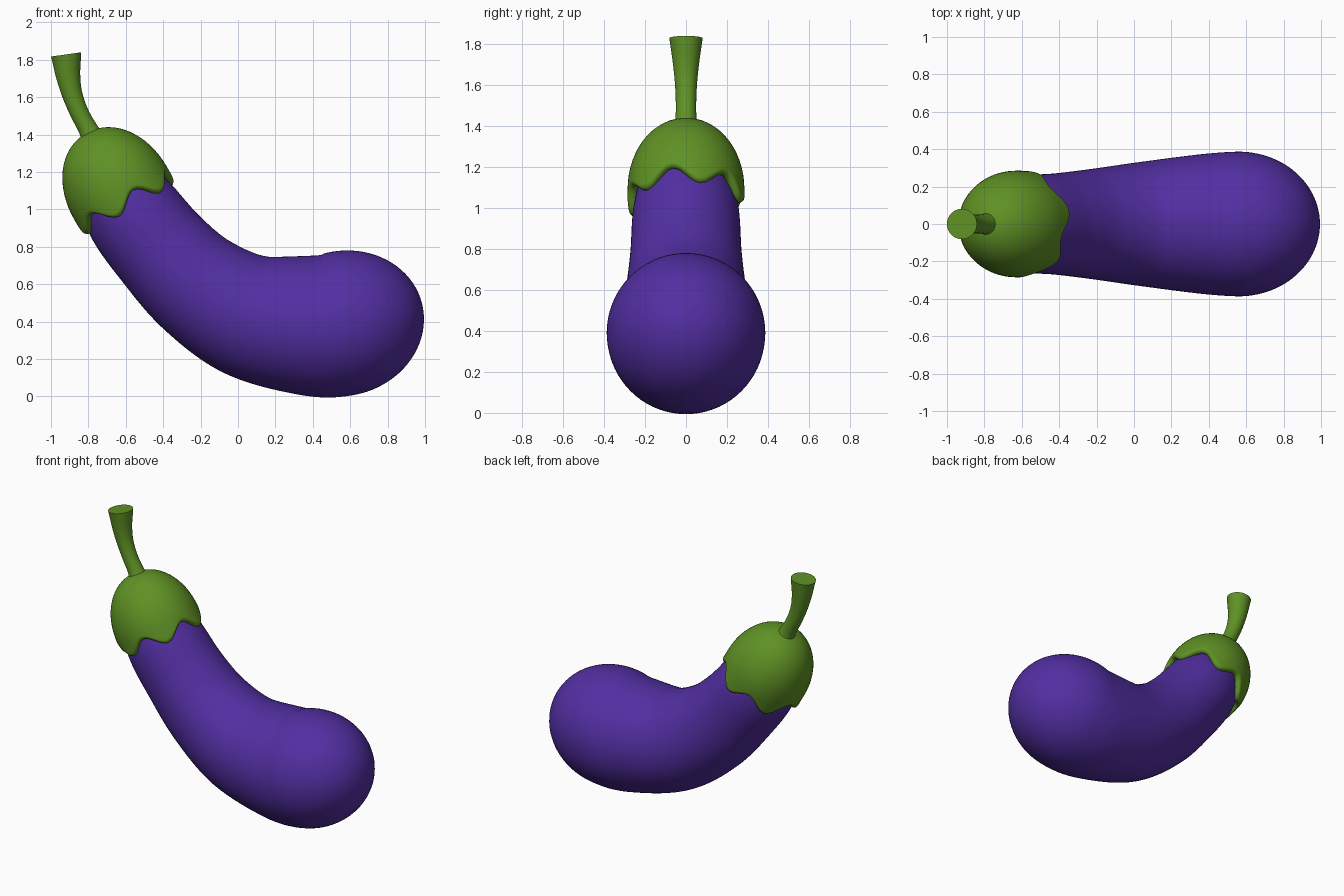
import bpy
import bmesh
import math
from mathutils import Vector

if "Cube" in bpy.data.objects:
    bpy.data.objects.remove(bpy.data.objects["Cube"], do_unlink=True)

SIDES = 72


def material(name, rgb):
    mat = bpy.data.materials.new(name)
    mat.use_nodes = True
    mat.diffuse_color = (*rgb, 1)
    mat.node_tree.nodes["Principled BSDF"].inputs["Base Color"].default_value = (*rgb, 1)
    return mat


purple = material("aubergine purple", (0.085, 0.028, 0.36))
green = material("leaf green", (0.115, 0.285, 0.018))


def ring(center, direction, radius):
    """Circle of points around a direction lying in the xz plane."""
    d = direction.normalized()
    side = Vector((d.z, 0, -d.x))
    turn = math.tau / SIDES
    return [center + radius * (math.cos(i * turn) * side + math.sin(i * turn) * Vector((0, 1, 0)))
            for i in range(SIDES)]


def skin(name, rings, mat, angle, close_ends=True):
    """Join successive rings of points into one smooth object."""
    bm = bmesh.new()
    loops = [[bm.verts.new(p) for p in r] for r in rings]
    for a, b in zip(loops, loops[1:]):
        for i in range(SIDES):
            j = (i + 1) % SIDES
            bm.faces.new((a[i], a[j], b[j], b[i]))
    if close_ends:
        bm.faces.new(loops[0])
        bm.faces.new(loops[-1])
    bmesh.ops.remove_doubles(bm, verts=bm.verts, dist=1e-5)
    bmesh.ops.recalc_face_normals(bm, faces=bm.faces)
    mesh = bpy.data.meshes.new(name)
    bm.to_mesh(mesh)
    bm.free()
    mesh.materials.append(mat)
    obj = bpy.data.objects.new(name, mesh)
    bpy.context.collection.objects.link(obj)
    bpy.ops.object.select_all(action="DESELECT")
    obj.select_set(True)
    bpy.context.view_layer.objects.active = obj
    bpy.ops.object.shade_smooth_by_angle(angle=math.radians(angle))
    return obj


def spline(points, steps):
    """Smooth (x, z, radius) path; the first and last points only steer it."""
    pts = [Vector(p) for p in points]
    out = []
    for k in range(1, len(pts) - 2):
        p0, p1, p2, p3 = pts[k - 1:k + 3]
        last = k == len(pts) - 3
        for s in range(steps + (1 if last else 0)):
            t = s / steps
            a, b, c = (p2 - p0) / 2, p0 - 2.5 * p1 + 2 * p2 - p3 / 2, (3 * (p1 - p2) + p3 - p0) / 2
            pos = p1 + a * t + b * t * t + c * t ** 3
            tan = a + 2 * b * t + 3 * c * t * t
            out.append((Vector((pos.x, 0, pos.y)), Vector((tan.x, 0, tan.y)), pos.z))
    return out


# Fruit body: swept along a bent spine, finished with a rounded end
path = spline([(-0.78, 1.35, 0.15), (-0.70, 1.215, 0.20), (-0.577, 1.0, 0.256),
               (-0.40, 0.775, 0.272), (-0.20, 0.58, 0.297), (0.06, 0.43, 0.335),
               (0.36, 0.38, 0.373), (0.56, 0.39, 0.387), (0.78, 0.485, 0.387)], 8)
rings = [ring(*p) for p in path]
end, along, end_radius = path[-1]
along = along.normalized()
for i in range(1, 21):
    a = math.pi / 2 * i / 20
    rings.append(ring(end + along * 0.437 * math.sin(a), along, end_radius * math.cos(a)))
skin("fruit_body", rings, purple, 60)

# Leafy cap: a dome with a scalloped, rounded hem
cap_center = Vector((-0.63, 0, 1.09))
cap_axis = Vector((-0.5, 0, 0.866))
CAP_R, LIP = 0.285, 0.024
LOBES, PHASE = 6, math.radians(15)


def hem(i):
    return -0.042 - 0.042 * math.cos(LOBES * (math.tau * i / SIDES - PHASE))


def cap_ring(radius, height):
    """Ring whose height along the axis may vary around the cap."""
    return [p + cap_axis * height(i) for i, p in enumerate(ring(cap_center, cap_axis, radius))]


rings = []
for k in range(17):
    a = math.pi / 2 * k / 16
    h = 0.365 * math.cos(a)
    rings.append(cap_ring(CAP_R * math.sin(a) ** 0.95, lambda i: h))
for k in range(1, 5):
    rings.append(cap_ring(CAP_R, lambda i: hem(i) * k / 4))
for k in range(1, 11):
    a = math.pi * k / 10
    rings.append(cap_ring(CAP_R - LIP + LIP * math.cos(a), lambda i: hem(i) - LIP * math.sin(a)))
skin("leafy_cap", rings, green, 80, close_ends=False)

# Stem: slender curve that widens to a flat cut top
path = spline([(-0.74, 1.31, 0.08), (-0.775, 1.375, 0.066), (-0.802, 1.43, 0.052),
               (-0.85, 1.52, 0.050), (-0.888, 1.62, 0.055), (-0.909, 1.72, 0.066),
               (-0.92, 1.828, 0.081), (-0.94, 1.94, 0.095)], 6)
skin("stem", [ring(*p) for p in path], green, 40)
